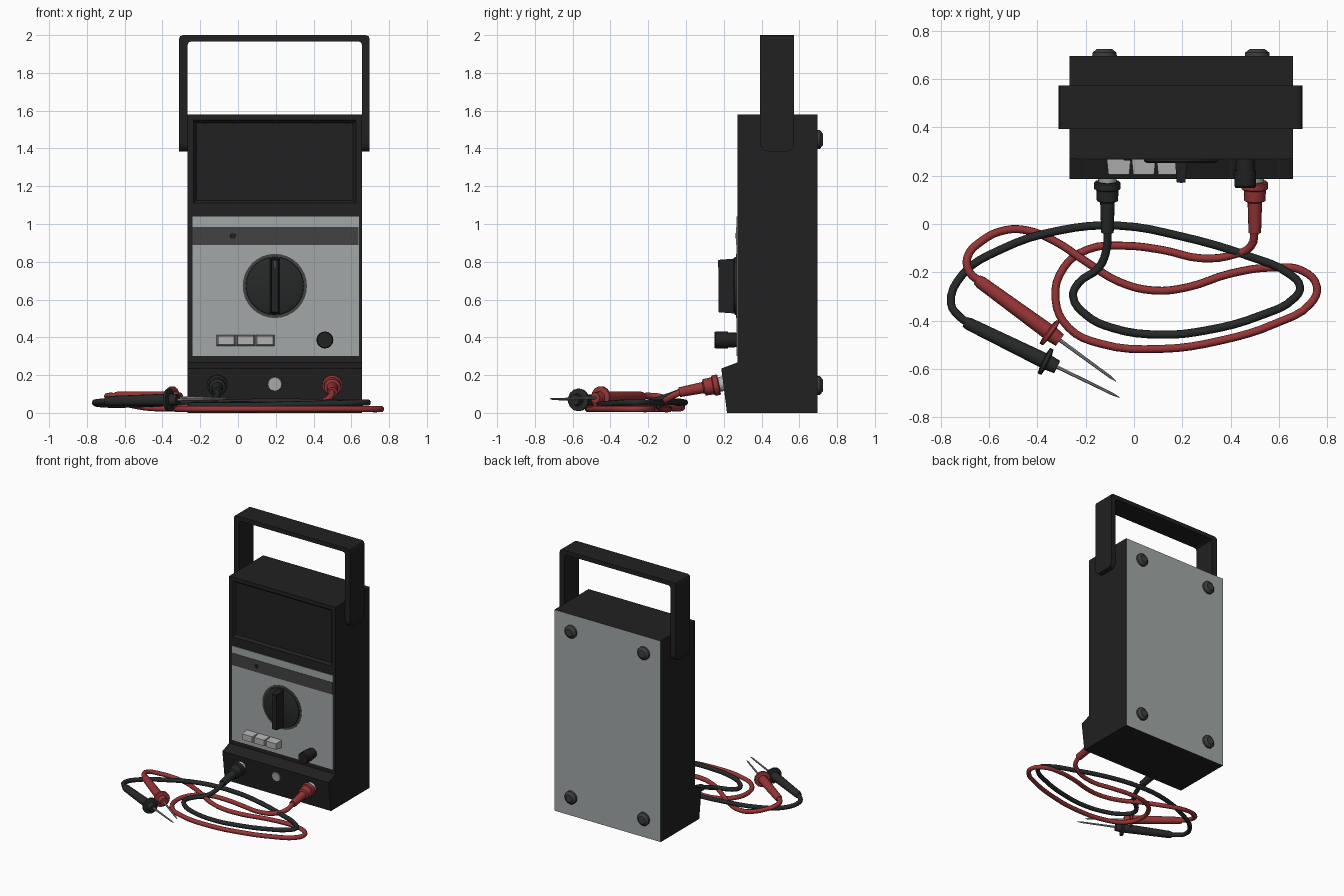
import bpy, bmesh, math
from mathutils import Vector

if "Cube" in bpy.data.objects:
    bpy.data.objects.remove(bpy.data.objects["Cube"])


def material(name, r, g, b):
    m = bpy.data.materials.new(name)
    m.diffuse_color = (r, g, b, 1)
    m.use_nodes = True
    m.node_tree.nodes["Principled BSDF"].inputs["Base Color"].default_value = m.diffuse_color
    return m


BLACK = material("black plastic", 0.015, 0.015, 0.015)
DARK = material("dark grey print", 0.055, 0.055, 0.055)
GREY = material("panel grey", 0.36, 0.39, 0.385)
LIGHT = material("button grey", 0.45, 0.45, 0.45)
RED = material("red rubber", 0.31, 0.035, 0.037)
RUBBER = material("black rubber", 0.02, 0.022, 0.022)
FOOT = material("foot grey", 0.045, 0.047, 0.048)
METAL = material("probe metal", 0.33, 0.33, 0.33)


def add(name, bm, *mats):
    bmesh.ops.recalc_face_normals(bm, faces=bm.faces)
    me = bpy.data.meshes.new(name)
    bm.to_mesh(me)
    bm.free()
    for m in mats:
        me.materials.append(m)
    ob = bpy.data.objects.new(name, me)
    bpy.context.collection.objects.link(ob)
    return ob


def activate(ob):
    bpy.ops.object.select_all(action='DESELECT')
    ob.select_set(True)
    bpy.context.view_layer.objects.active = ob


def prism(points, offset):
    """Extrude a closed outline of 3D points by an offset."""
    bm = bmesh.new()
    f = bm.faces.new([bm.verts.new(p) for p in points])
    ext = bmesh.ops.extrude_face_region(bm, geom=[f])
    bmesh.ops.translate(bm, vec=offset,
                        verts=[v for v in ext["geom"] if isinstance(v, bmesh.types.BMVert)])
    return bm


def block(name, x, y, z, mat, taper=0.0):
    """Box from ranges; the front (-y) face shrinks by taper."""
    bm = bmesh.new()
    t = taper
    front = [(x[0] + t, z[0] + t), (x[1] - t, z[0] + t), (x[1] - t, z[1] - t), (x[0] + t, z[1] - t)]
    back = [(x[0], z[0]), (x[1], z[0]), (x[1], z[1]), (x[0], z[1])]
    a = [bm.verts.new((p, y[0], q)) for p, q in front]
    b = [bm.verts.new((p, y[1], q)) for p, q in back]
    bm.faces.new(a)
    bm.faces.new(b)
    for i in range(4):
        j = (i + 1) % 4
        bm.faces.new((a[i], a[j], b[j], b[i]))
    return add(name, bm, mat)


def lathe(name, profile, origin, axis, mat, sides=16):
    """Revolve (distance, radius) pairs about an axis, capped at both ends."""
    bm = bmesh.new()
    q = Vector((0, 0, 1)).rotation_difference(Vector(axis).normalized())
    rings = []
    for t, r in profile:
        rings.append([bm.verts.new(Vector(origin) + q @ Vector(
            (r * math.cos(2 * math.pi * i / sides), r * math.sin(2 * math.pi * i / sides), t)))
            for i in range(sides)])
    for a, b in zip(rings, rings[1:]):
        for i in range(sides):
            j = (i + 1) % sides
            bm.faces.new((a[i], a[j], b[j], b[i]))
    bm.faces.new(rings[0])
    bm.faces.new(rings[-1])
    ob = add(name, bm, mat)
    activate(ob)
    bpy.ops.object.shade_smooth_by_angle(angle=math.radians(35))
    return ob


def cable(name, pts, mat, radius=0.017):
    cu = bpy.data.curves.new(name, 'CURVE')
    cu.dimensions = '3D'
    cu.bevel_depth = radius
    cu.bevel_resolution = 2
    cu.resolution_u = 4
    cu.use_fill_caps = True
    sp = cu.splines.new('BEZIER')
    sp.bezier_points.add(len(pts) - 1)
    for bp, p in zip(sp.bezier_points, pts):
        bp.co = p
        bp.handle_left_type = bp.handle_right_type = 'AUTO'
    cu.materials.append(mat)
    ob = bpy.data.objects.new(name, cu)
    bpy.context.collection.objects.link(ob)
    activate(ob)
    bpy.ops.object.convert(target='MESH')


X0, X1, FRONT, BACK = -0.267, 0.657, 0.272, 0.695
MID = (X0 + X1) / 2

# Case: side outline with sloped socket shelf, grey back face
outline = [(0.217, 0), (BACK, 0), (BACK, 1.58), (FRONT, 1.58), (FRONT, 0.267), (0.187, 0.235)]
case = add("case", prism([(X0, y, z) for y, z in outline], (X1 - X0, 0, 0)), BLACK, GREY)
cutter = block("screen_cutter", (-0.22, 0.61), (0.252, 0.292), (1.125, 1.535), BLACK, -0.03)
cutter.hide_render = True
mod = case.modifiers.new("screen_recess", 'BOOLEAN')
mod.object = cutter
mod.solver = 'EXACT'
activate(case)
bpy.ops.object.modifier_apply(modifier=mod.name)
bpy.data.objects.remove(cutter)
for f in case.data.polygons:
    f.material_index = 1 if f.normal.y > 0.9 and f.center.y > 0.69 else 0

# Carrying handle: U outline with rounded corners
u = [(-0.312, 1.385), (-0.312, 2), (0.697, 2), (0.697, 1.385),
     (X1, 1.385), (X1, 1.967), (X0, 1.967), (X0, 1.385)]
bm = prism([(x, 0.393, z) for x, z in u], (0, 0.18, 0))
low = [e for e in bm.edges if all(v.co.z < 1.4 for v in e.verts)
       and abs(e.verts[0].co.y - e.verts[1].co.y) < 0.01]
bmesh.ops.bevel(bm, geom=low, offset=0.04, segments=3, profile=0.5, affect='EDGES')
top = [e for e in bm.edges if all(v.co.z > 1.9 for v in e.verts)
       and abs(e.verts[0].co.y - e.verts[1].co.y) > 0.1]
bmesh.ops.bevel(bm, geom=top, offset=0.02, segments=2, profile=0.5, affect='EDGES')
add("carrying_handle", bm, BLACK)

# Front panel with printed band, indicator dot and dial ring
block("front_panel", (-0.24, 0.64), (FRONT - 0.004, FRONT), (0.30, 1.04), GREY)
block("printed_band", (-0.24, 0.637), (FRONT - 0.006, FRONT - 0.001), (0.89, 0.985), DARK)
lathe("indicator_dot", [(0, 0.017), (0.009, 0.015)], (-0.027, FRONT, 0.937), (0, -1, 0), BLACK, 10)
lathe("dial_ring", [(0, 0.17), (0.006, 0.17)], (MID, FRONT, 0.672), (0, -1, 0), DARK, 32)

# Rotary dial with grip ridge
lathe("dial_disc", [(0, 0.155), (0.014, 0.152), (0.02, 0.14)], (MID, FRONT, 0.672), (0, -1, 0), RUBBER, 28)
block("dial_grip", (MID - 0.026, MID + 0.026), (0.172, FRONT), (0.525, 0.818), BLACK, 0.008)
block("dial_pointer", (MID - 0.005, MID + 0.005), (0.169, 0.175), (0.77, 0.808), DARK)

# Push buttons and adjusting knob
for i in range(3):
    x = -0.113 + i * 0.103
    block(f"push_button_{i + 1}", (x, x + 0.1), (0.205, FRONT), (0.354, 0.414), LIGHT, 0.007)
lathe("adjust_knob", [(0, 0.038), (0.05, 0.04), (0.05, 0.045), (0.115, 0.045), (0.122, 0.04)],
      (0.46, FRONT, 0.386), (0, -1, 0), BLACK)

# Rear feet
for x in (-0.122, 0.51):
    for z in (0.145, 1.448):
        lathe("rear_foot", [(0, 0.051), (0.014, 0.05), (0.03, 0.03)], (x, BACK, z), (0, 1, 0), FOOT, 12)

# Spare socket, plugs
SLOPE = (0, -0.99, -0.13)
PLUG = (0, -0.98, -0.19)
lathe("spare_socket", [(0, 0.038), (0.008, 0.036)], (MID, 0.198, 0.153), SLOPE, LIGHT, 12)
for name, x, mat in (("black", -0.11, RUBBER), ("red", 0.5, RED)):
    at = (x, 0.2, 0.155)
    lathe(name + "_socket", [(0, 0.04), (0.04, 0.036)], at, PLUG, LIGHT)
    lathe(name + "_plug", [(0.025, 0.05), (0.03, 0.055), (0.055, 0.055), (0.06, 0.046), (0.105, 0.044),
                           (0.112, 0.03), (0.24, 0.026)], at, PLUG, mat)

# Test leads
cable("red_lead", [
    (0.50, -0.02, 0.115), (0.485, -0.09, 0.08), (0.42, -0.125, 0.05), (0.28, -0.142, 0.03),
    (0.12, -0.108, 0.02), (-0.04, -0.09, 0.02), (-0.19, -0.105, 0.02), (-0.29, -0.18, 0.02),
    (-0.325, -0.31, 0.02), (-0.27, -0.43, 0.02), (-0.14, -0.495, 0.02), (0.11, -0.517, 0.02),
    (0.36, -0.482, 0.02), (0.59, -0.41, 0.02), (0.73, -0.33, 0.02), (0.757, -0.26, 0.02),
    (0.70, -0.195, 0.02), (0.58, -0.18, 0.025), (0.40, -0.205, 0.03), (0.22, -0.262, 0.04),
    (0.08, -0.275, 0.045), (-0.06, -0.24, 0.045), (-0.20, -0.155, 0.04), (-0.33, -0.07, 0.025),
    (-0.44, -0.027, 0.025), (-0.53, -0.025, 0.035), (-0.63, -0.07, 0.06), (-0.69, -0.14, 0.085),
    (-0.68, -0.20, 0.09), (-0.63, -0.243, 0.087)], RED)
cable("black_lead", [
    (-0.11, -0.02, 0.115), (-0.113, -0.10, 0.085), (-0.145, -0.18, 0.06), (-0.23, -0.245, 0.045),
    (-0.252, -0.30, 0.04), (-0.20, -0.375, 0.04), (-0.09, -0.43, 0.04), (0.11, -0.458, 0.04),
    (0.30, -0.44, 0.045), (0.52, -0.38, 0.05), (0.665, -0.305, 0.055), (0.687, -0.26, 0.055),
    (0.64, -0.205, 0.055), (0.48, -0.135, 0.055), (0.19, -0.05, 0.06), (-0.06, -0.007, 0.055),
    (-0.31, -0.027, 0.055), (-0.55, -0.105, 0.045), (-0.71, -0.21, 0.045), (-0.757, -0.33, 0.055),
    (-0.72, -0.385, 0.06), (-0.68, -0.413, 0.062)], RUBBER)

# Test probes: grip, finger guard and metal tip
for name, start, tip, mat in (("red", (-0.65, -0.23, 0.087), (-0.075, -0.65, 0.075), RED),
                              ("black", (-0.70, -0.405, 0.062), (-0.06, -0.718, 0.075), RUBBER)):
    d = Vector(tip) - Vector(start)
    n = d.length
    lathe(name + "_probe_grip", [(0, 0.022), (0.02, 0.027), (0.36, 0.033), (0.365, 0.06), (0.38, 0.06),
                                 (0.385, 0.033), (0.425, 0.029)], start, d, mat, 14)
    lathe(name + "_probe_tip", [(0.41, 0.008), (n - 0.03, 0.006), (n, 0.002)], start, d, METAL, 8)
